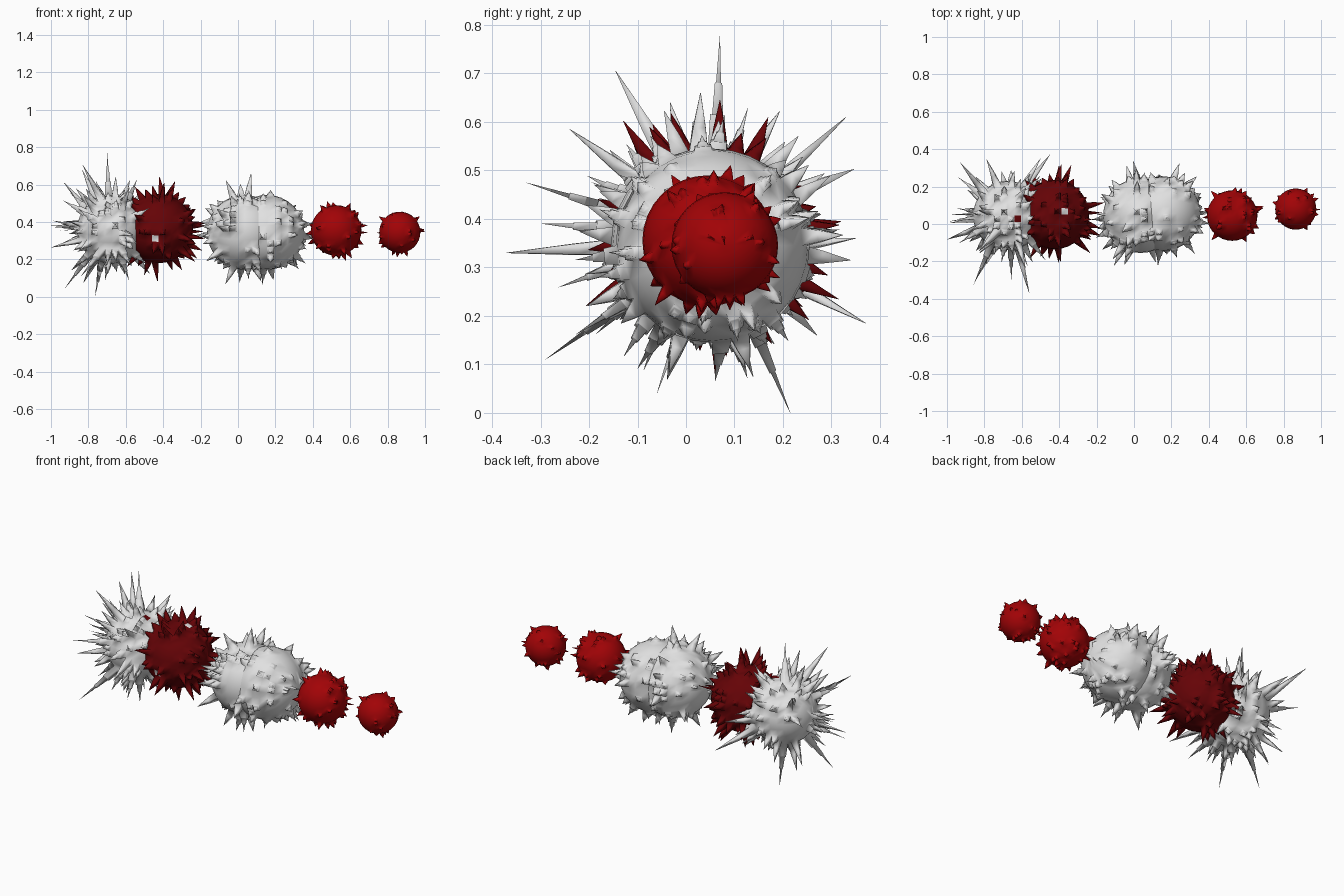
import bpy, bmesh, math, random
from mathutils import Matrix, Vector

random.seed(7)
if "Cube" in bpy.data.objects:
    bpy.data.objects.remove(bpy.data.objects["Cube"], do_unlink=True)


def make_material(name, rgb):
    mat = bpy.data.materials.new(name)
    mat.use_nodes = True
    mat.diffuse_color = (*rgb, 1)
    mat.node_tree.nodes["Principled BSDF"].inputs["Base Color"].default_value = (*rgb, 1)
    return mat


white = make_material("white", (0.75, 0.75, 0.75))
dark_red = make_material("dark red", (0.13, 0.001, 0.002))
bright_red = make_material("bright red", (0.36, 0.001, 0.002))

# Spike profiles: (fraction of length, width relative to base)
STEPPED = [(0.3, 0.85), (0.3, 0.62), (0.58, 0.42), (0.58, 0.28), (1, 0.01)]
PLAIN = [(0.4, 0.68), (1, 0.03)]


def grow_spike(bm, face, tip, profile):
    """Pull one sphere face out towards a tip in tapered stages."""
    base = face.calc_center_median()
    offsets = [v.co - base for v in face.verts]
    for fraction, width in profile:
        face = bmesh.ops.extrude_discrete_faces(bm, faces=[face])["faces"][0]
        for vert, offset in zip(face.verts, offsets):
            vert.co = base + (tip - base) * fraction + offset * width


def random_direction():
    z, a = random.uniform(-1, 1), random.uniform(0, math.tau)
    r = math.sqrt(1 - z * z)
    return Vector((r * math.cos(a), r * math.sin(a), z))


def spiky_ball(name, center, radius, mats, count, lengths, profiles,
               tips=(), patches=(), neighbours=()):
    center = Vector(center)
    bm = bmesh.new()
    # Sphere poles lie along the row of balls
    bmesh.ops.create_uvsphere(bm, u_segments=32, v_segments=16, radius=radius,
                              matrix=Matrix.Rotation(math.pi / 2, 4, "Y"))
    free = list(bm.faces)
    jobs = []

    def take(direction):
        face = max(free, key=lambda f: f.calc_center_median().normalized().dot(direction))
        free.remove(face)
        return face

    # Contrasting square facets
    for d in patches:
        take(Vector(d).normalized()).material_index = 1
    # Placed long spikes
    for t in tips:
        tip = Vector(t) - center
        jobs.append((take(tip.normalized()), tip))
    # Scattered spikes, leaving out buried faces
    for _ in range(count):
        d = random_direction()
        point = center + d * radius
        if any((point - Vector(c)).length < r for c, r in neighbours):
            continue
        face = take(d)
        mid = face.calc_center_median()
        length = lengths[0] + (lengths[1] - lengths[0]) * random.random() ** 1.4
        lean = random_direction() * length * 0.12
        jobs.append((face, mid + mid.normalized() * length + lean))
    for face, tip in jobs:
        grow_spike(bm, face, tip, random.choice(profiles))
    bmesh.ops.recalc_face_normals(bm, faces=bm.faces)
    for face in bm.faces:
        face.smooth = True

    mesh = bpy.data.meshes.new(name)
    bm.to_mesh(mesh)
    bm.free()
    for mat in mats:
        mesh.materials.append(mat)
    obj = bpy.data.objects.new(name, mesh)
    obj.location = center
    bpy.context.collection.objects.link(obj)


# Ball positions and radii
tail = ((-0.675, 0.045, 0.36), 0.185)
collar = ((-0.425, 0.05, 0.365), 0.185)
middle_a = ((0.035, 0.045, 0.345), 0.2)
middle_b = ((0.155, 0.055, 0.345), 0.2)
mixed = [STEPPED, PLAIN]

long_tips = [(-0.70, 0.07, 0.78), (-0.83, -0.145, 0.705), (-0.58, -0.24, 0.585),
             (-0.86, -0.33, 0.475), (-0.56, -0.37, 0.33), (-0.84, -0.29, 0.11),
             (-0.93, -0.06, 0.04), (-0.765, 0.215, 0), (-0.45, 0.37, 0.185),
             (-0.5, 0.35, 0.36), (-0.93, 0.33, 0.61), (-1, 0.05, 0.38)]

spiky_ball("long_spiked_end_ball", *tail, [white, dark_red], 110, (0.04, 0.17), mixed,
           tips=long_tips, patches=[(0.06, -0.02, 0.18)], neighbours=[collar])
spiky_ball("dark_spiked_ball", *collar, [dark_red, white], 75, (0.03, 0.11), [PLAIN],
           tips=[(-0.17, 0.06, 0.38), (-0.42, 0.07, 0.645), (-0.43, 0.06, 0.08)],
           patches=[(-0.11, -0.97, -0.23), (0.33, 0.1, 0.95)], neighbours=[tail])
spiky_ball("middle_ball_inner", *middle_a, [white], 90, (0.02, 0.11), mixed,
           tips=[(-0.2, 0.05, 0.4), (0.07, 0.03, 0.66)], neighbours=[middle_b])
spiky_ball("middle_ball_outer", *middle_b, [white], 85, (0.02, 0.085), mixed,
           tips=[(0.13, 0.06, 0.065)], neighbours=[middle_a])
spiky_ball("red_ball_large", (0.525, 0.045, 0.355), 0.135, [bright_red], 48,
           (0.018, 0.042), [PLAIN])
spiky_ball("red_ball_small", (0.865, 0.08, 0.345), 0.11, [bright_red], 34,
           (0.012, 0.03), [PLAIN], tips=[(1, 0.08, 0.35)])
